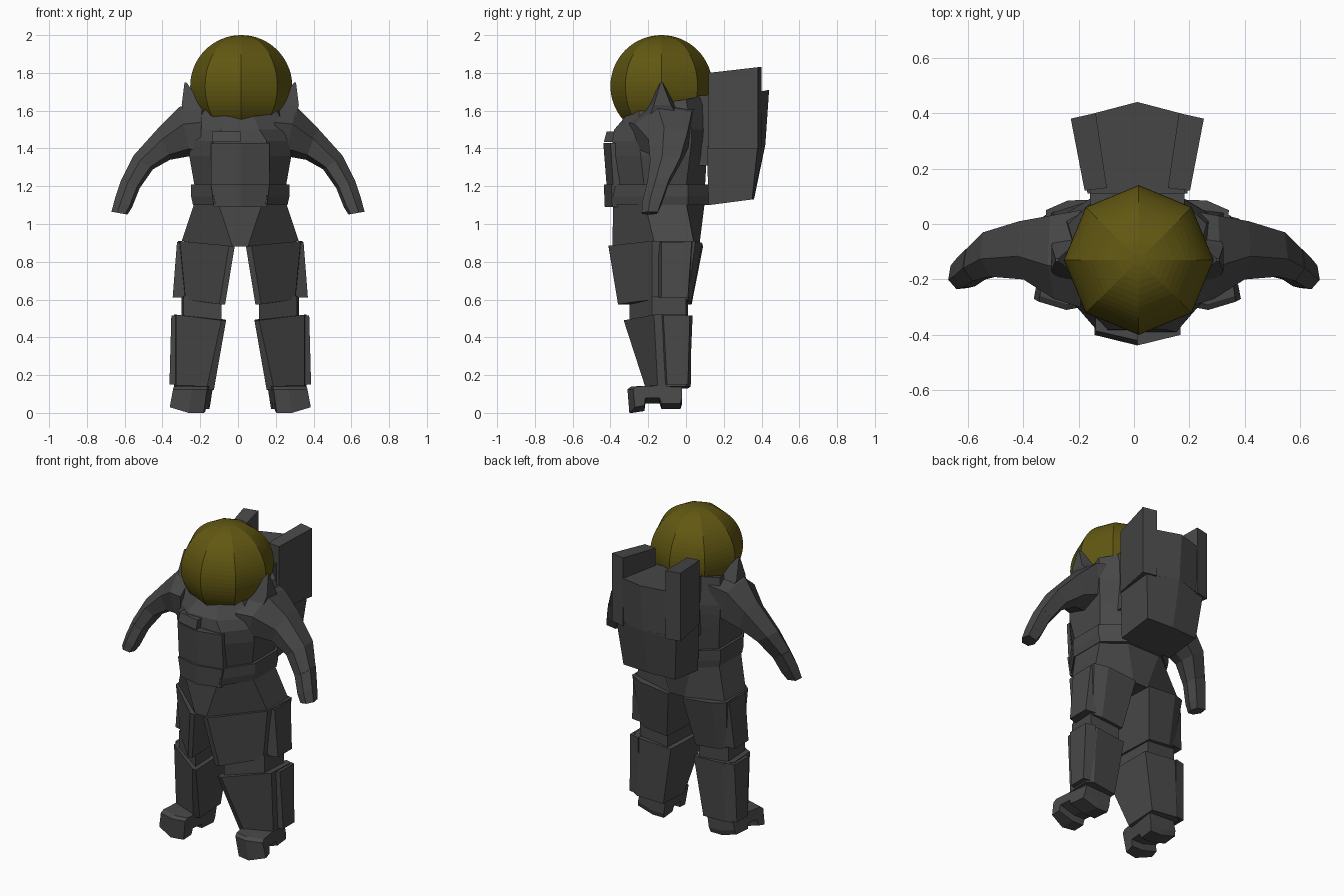
import bpy, bmesh, math
from mathutils import Vector

CX = 0.012  # body centreline


def material(name, rgb):
    m = bpy.data.materials.new(name)
    m.diffuse_color = (*rgb, 1)
    return m


dark = material("dark_fabric", (.065, .065, .065))
gold = material("gold_visor", (.12, .095, .006))


def loft(name, rings, mirror=False, cx=CX):
    """Skin equal-length 3D rings, cap both ends, optionally mirror across x."""
    bm = bmesh.new()
    loops = [[bm.verts.new(p) for p in r] for r in rings]
    n = len(loops[0])
    for a, b in zip(loops, loops[1:]):
        for i in range(n):
            j = (i + 1) % n
            bm.faces.new((a[i], a[j], b[j], b[i]))
    bm.faces.new(loops[0][::-1])
    bm.faces.new(loops[-1])
    bmesh.ops.recalc_face_normals(bm, faces=bm.faces)
    me = bpy.data.meshes.new(name)
    bm.to_mesh(me)
    bm.free()
    me.materials.append(dark)
    ob = bpy.data.objects.new(name, me)
    ob.location.x = cx
    bpy.context.collection.objects.link(ob)
    if mirror:
        ob.modifiers.new("mirror", 'MIRROR').use_mirror_merge = False
    return ob


def flat(z, pts):
    """Ring at height z; an optional third value per point offsets the height."""
    return [(p[0], p[1], z + (p[2] if len(p) > 2 else 0)) for p in pts]


def sym(z, half):
    """Ring from its right half, listed front to back."""
    right = flat(z, half)
    return right + [(-x, y, h) for x, y, h in reversed(right) if x > 1e-4]


# helmet
bpy.ops.mesh.primitive_uv_sphere_add(segments=8, ring_count=32, radius=0.27,
                                     location=(0.017, -0.13, 1.73))
helmet = bpy.context.object
helmet.name = "helmet"
helmet.data.materials.append(gold)

# torso, belt and pelvis
loft("torso", [
    sym(1.19, [(.13, -.375), (.24, -.22), (.24, 0), (.12, .10)]),
    sym(1.36, [(.14, -.39), (.27, -.24), (.26, .02), (.12, .11)]),
    sym(1.44, [(.14, -.39), (.26, -.25), (.27, .03), (.13, .11)]),
    sym(1.50, [(.10, -.38), (.25, -.25), (.27, .03), (.14, .11)]),
    sym(1.60, [(.07, -.32, -.03), (.18, -.25, .02), (.25, 0, .06), (.13, .11, .08)])])
loft("belly_plate", [
    sym(1.20, [(0, -.42), (.155, -.385), (.155, -.34)]),
    sym(1.43, [(0, -.438), (.155, -.40), (.155, -.34)])])
loft("chest_control", [
    flat(1.435, [(-.15, -.40), (0, -.435), (0, -.36), (-.15, -.34)]),
    flat(1.49, [(-.15, -.385), (0, -.42), (0, -.34), (-.15, -.32)])])
belt = [(.14, -.395), (.26, -.22), (.26, .01), (.13, .12)]
loft("belt", [sym(1.10, [(x - .01, y) for x, y in belt]),
              sym(1.145, belt), sym(1.21, belt)])
loft("buckle", [sym(1.09, [(0, -.43), (.14, -.39), (.14, -.34)]),
                sym(1.21, [(0, -.435), (.155, -.395), (.155, -.34)])])
loft("pelvis", [
    sym(1.12, [(.12, -.385), (.24, -.22), (.24, 0), (.12, .10)]),
    sym(.91, [(.04, -.39, -.03), (.31, -.17), (.31, .04), (.05, .07, -.03)])])

# life support pack
loft("pack_lower", [
    sym(1.10, [(.18, .12), (.18, .35, .03), (0, .36, .03)]),
    sym(1.41, [(.18, .11), (.21, .38, .01), (0, .42, .01)])])
loft("pack_upper", [
    sym(1.40, [(.17, .11), (.20, .38), (0, .42, .02)]),
    sym(1.69, [(.17, .11), (.21, .385, .01), (0, .44, .02)])])
loft("pack_mount", [
    sym(1.31, [(.17, .03), (.17, .14)]),
    sym(1.68, [(.17, .03), (.17, .14)])])
post = [(.11, .13), (.19, .12), (.24, .38), (.15, .40)]
loft("pack_side_post", [
    flat(1.40, post),
    flat(1.80, [(x, y, .03 if y > .2 else 0) for x, y in post])], mirror=True)

# shoulder flap
loft("shoulder_flap", [
    flat(1.50, [(.20, -.26), (.28, -.22), (.28, 0), (.20, 0)]),
    flat(1.63, [(.20, -.20), (.31, -.17), (.31, -.08), (.20, -.05)]),
    flat(1.75, [(.285, -.135), (.295, -.135), (.295, -.125), (.285, -.125)])],
    mirror=True)


# arm and glove: hexagonal rings from top/bottom edges and depth range
def arm_ring(xt, zt, xb, zb, y0, y1):
    top, bot = Vector((xt, 0, zt)), Vector((xb, 0, zb))
    ring = []
    for t, f in ((0, .4), (.35, 0), (.85, .05), (1, .5), (.8, .95), (.1, 1)):
        p = top.lerp(bot, t)
        ring.append((p.x, y0 + (y1 - y0) * f, p.z))
    return ring


loft("arm", [
    arm_ring(.19, 1.65, .20, 1.33, -.30, .05),
    arm_ring(.31, 1.62, .25, 1.36, -.27, .03),
    arm_ring(.42, 1.51, .36, 1.34, -.20, .01),
    arm_ring(.555, 1.36, .45, 1.29, -.19, -.03),
    arm_ring(.615, 1.24, .52, 1.19, -.205, -.09)], mirror=True, cx=0)
loft("glove", [
    arm_ring(.617, 1.24, .52, 1.19, -.205, -.09),
    arm_ring(.65, 1.14, .56, 1.09, -.23, -.125),
    arm_ring(.67, 1.065, .585, 1.05, -.235, -.15)], mirror=True, cx=0)

# legs, turned outwards
loft("thigh", [
    flat(.90, [(.03, -.41, -.02), (.06, -.41, -.015), (.32, -.18, .01),
               (.33, .05, .01), (.25, .085, 0), (.05, .09, -.02)]),
    flat(.59, [(.08, -.36, -.015), (.11, -.36, -.015), (.29, -.18, .01),
               (.30, .01, .01), (.25, .03, 0), (.10, .03, -.015)])], mirror=True)
loft("thigh_side_plate", [
    flat(.905, [(.30, -.15), (.335, -.13), (.335, .03), (.30, .05)]),
    flat(.61, [(.28, -.15), (.358, -.13), (.358, .01), (.28, .02)])], mirror=True)
loft("knee", [
    flat(z, [(.10, -.30), (.30, -.18), (.31, .0), (.11, .01)])
    for z in (.47, .62)], mirror=True)
loft("shin", [
    flat(.50, [(.075, -.33, -.01), (.10, -.33, -.01), (.34, -.17, .02),
               (.35, .0, .02), (.29, .03, .01), (.08, .02, -.005)]),
    flat(.13, [(.14, -.20, -.01), (.18, -.21, -.01), (.34, -.15, .01),
               (.35, .0, .01), (.31, .025, .01), (.14, .01, 0)])], mirror=True)
loft("shin_side_plate", [
    flat(.515, [(.30, -.14), (.365, -.12), (.365, .02), (.30, .035)]),
    flat(.15, [(.30, -.12), (.375, -.10), (.375, .01), (.30, .02)])], mirror=True)

# boots: side profile swept across the width, toes splayed, sides flared
profile = [(-.30, 0), (-.22, .01), (-.215, .05), (-.14, .05), (-.13, .02),
           (-.03, .02), (-.02, .05), (-.02, .15), (-.29, .14), (-.31, .125)]


def boot_ring(w, inset, lift):
    ring = []
    for y, z in profile:
        x = .245 + w + .10 * (-.02 - y) + .15 * (.07 - z)
        ring.append((x, y + (inset if y < -.25 else 0), z + lift * (z < .1)))
    return ring


loft("boot", [boot_ring(-.09, .015, 0), boot_ring(-.01, 0, 0),
              boot_ring(.09, .03, .03)], mirror=True)
